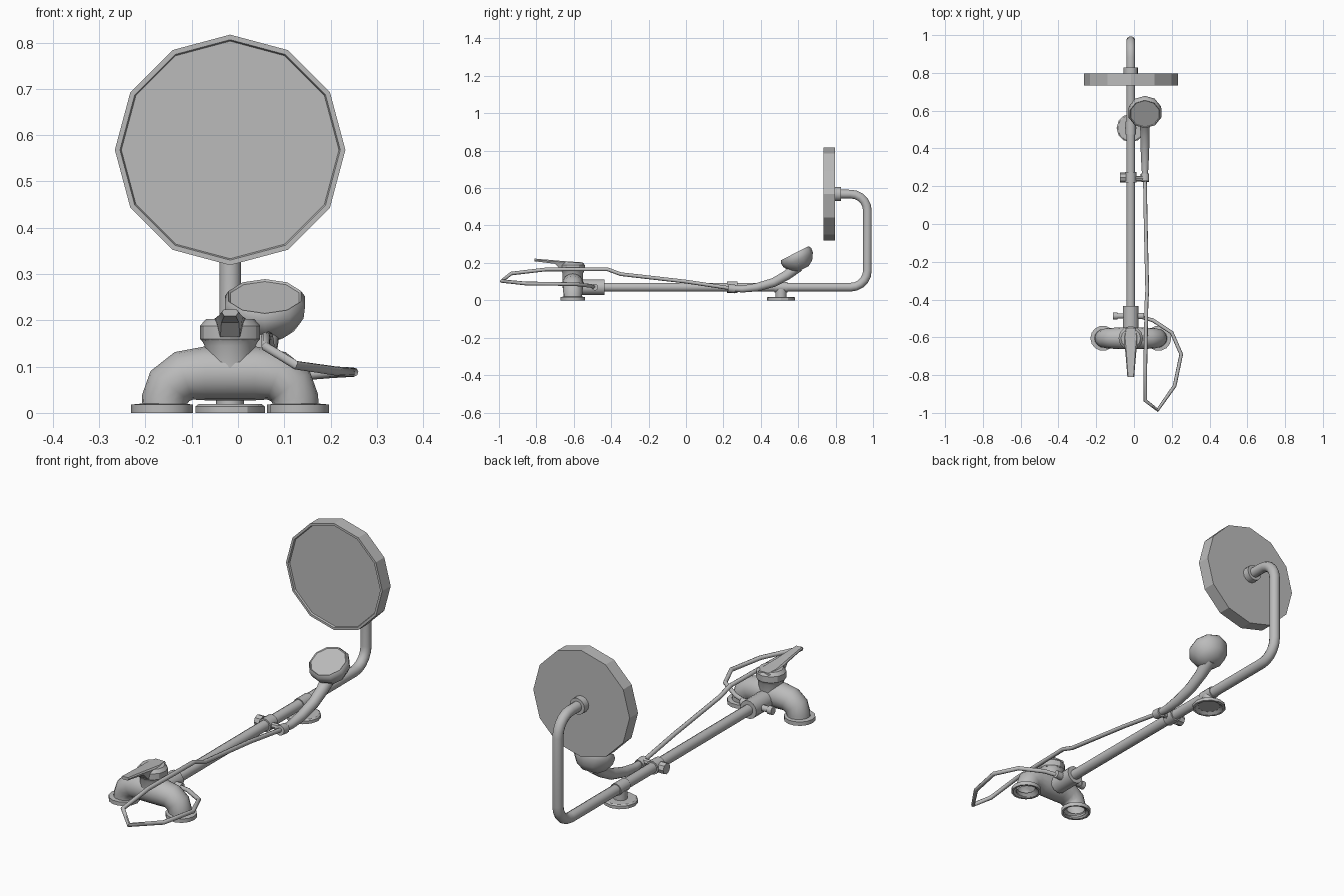
import bpy, bmesh, math
from mathutils import Vector

cube = bpy.data.objects.get("Cube")
if cube:
    bpy.data.objects.remove(cube)

metal = bpy.data.materials.new("brushed grey metal")
metal.use_nodes = True
GREY = (0.5, 0.5, 0.5, 1)
metal.diffuse_color = GREY
metal.node_tree.nodes["Principled BSDF"].inputs["Base Color"].default_value = GREY

CX = -0.017          # shared axis of rail, valve and overhead rose
RAIL_Z = 0.07
VALVE_Y = -0.605


def finish(name, bm, smooth=40):
    bmesh.ops.recalc_face_normals(bm, faces=bm.faces)
    mesh = bpy.data.meshes.new(name)
    bm.to_mesh(mesh)
    bm.free()
    mesh.materials.append(metal)
    ob = bpy.data.objects.new(name, mesh)
    bpy.context.collection.objects.link(ob)
    if smooth:
        bpy.ops.object.select_all(action='DESELECT')
        ob.select_set(True)
        bpy.context.view_layer.objects.active = ob
        bpy.ops.object.shade_smooth_by_angle(angle=math.radians(smooth))
    return ob


def skin(bm, rings, cap=True):
    for a, b in zip(rings, rings[1:]):
        n = len(a)
        for i in range(n):
            j = (i + 1) % n
            bm.faces.new((a[i], a[j], b[j], b[i]))
    if cap:
        bm.faces.new(rings[0])
        bm.faces.new(rings[-1])


def lathe(name, profile, loc, axis=(0, 0, 1), sides=16, smooth=40, turn=0, cap=True):
    """Spin (radius, height) pairs around an axis."""
    bm = bmesh.new()
    q = Vector((0, 0, 1)).rotation_difference(Vector(axis))
    rings = []
    for r, h in profile:
        angles = [math.tau * i / sides + turn for i in range(sides)]
        rings.append([bm.verts.new(Vector(loc) + q @ Vector((r * math.cos(a), r * math.sin(a), h)))
                      for a in angles])
    skin(bm, rings, cap)
    return finish(name, bm, smooth)


def rod(name, r, length, loc, axis=(0, 0, 1), sides=14):
    return lathe(name, [(r, 0), (r, length)], loc, axis, sides)


def tube(name, path, radii, sides=12, smooth=50, cap=True):
    """Sweep a round section along a path."""
    pts = [Vector(p) for p in path]
    if not isinstance(radii, (list, tuple)):
        radii = [radii] * len(pts)
    bm = bmesh.new()
    rings, prev, side = [], None, None
    for i, p in enumerate(pts):
        d0 = (p - pts[i - 1]).normalized() if i else (pts[1] - p).normalized()
        d1 = (pts[i + 1] - p).normalized() if i < len(pts) - 1 else d0
        t = (d0 + d1).normalized()
        if prev is None:
            side = t.orthogonal().normalized()
        else:
            side = prev.rotation_difference(t) @ side
        prev = t
        up = t.cross(side)
        rings.append([bm.verts.new(p + radii[i] * (side * math.cos(a) + up * math.sin(a)))
                      for a in (math.tau * k / sides for k in range(sides))])
    skin(bm, rings, cap)
    return finish(name, bm, smooth)


def bend(cy, cz, r, a0, a1, steps=5):
    """Arc points in the rail's plane."""
    return [(CX, cy + r * math.cos(a), cz + r * math.sin(a))
            for a in (math.radians(a0 + (a1 - a0) * i / steps) for i in range(steps + 1))]


# Rail running along the wall and turning out to the overhead rose
rail = [(CX, -0.5, RAIL_Z)] + bend(0.88, 0.16, 0.09, -90, 0) \
    + bend(0.88, 0.478, 0.09, 0, 90) + [(CX, 0.8, 0.568)]
tube("rail_pipe", rail, 0.024)

# Overhead rose with a slightly recessed front plate
lathe("overhead_rose", [(0.235, 0.008), (0.238, 0), (0.249, 0), (0.249, 0.062)],
      (CX, 0.734, 0.568), (0, 1, 0), 12, 25)
rod("rose_collar", 0.038, 0.034, (CX, 0.794, 0.568), (0, 1, 0))

# Valve: flanges, arched body, neck and cap
for side, label in ((-1, "right"), (1, "left")):
    lathe(label + "_flange", [(0.04, 0.018), (0.058, 0.001), (0.067, 0), (0.067, 0.018), (0.046, 0.02)],
          (CX + side * 0.147, VALVE_Y, 0), sides=14, smooth=30, cap=False)
half = [(0.141, 0.004), (0.141, 0.03), (0.13, 0.058), (0.1, 0.08), (0.055, 0.085)]
radii = [0.05, 0.05, 0.053, 0.055, 0.058]
arch = [(CX - x, VALVE_Y, z) for x, z in half] + [(CX + x, VALVE_Y, z) for x, z in half[::-1]]
tube("valve_body", arch, radii + radii[::-1], 16, 60, cap=False)
lathe("valve_neck", [(0.056, 0.08), (0.055, 0.145), (0.062, 0.158)], (CX, VALVE_Y, 0))
lathe("valve_cap", [(0.062, 0.156), (0.065, 0.16), (0.065, 0.188), (0.052, 0.203)],
      (CX, VALVE_Y, 0), sides=12, smooth=30)
rod("rail_socket", 0.042, 0.12, (CX, -0.555, RAIL_Z), (0, 1, 0))
rod("diverter_stem", 0.014, 0.05, (CX - 0.08, -0.487, RAIL_Z), (1, 0, 0), 10)
rod("diverter_knob", 0.019, 0.022, (CX - 0.093, -0.487, RAIL_Z), (1, 0, 0), 10)
rod("hose_outlet", 0.018, 0.05, (CX + 0.02, -0.487, RAIL_Z), (1, 0, 0), 10)

# Lever lofted from box sections: y, half width, underside, top
bm = bmesh.new()
rings = []
for y, w, low, top in ((-0.55, 0.03, 0.185, 0.203), (-0.6, 0.038, 0.17, 0.206),
                       (-0.67, 0.03, 0.164, 0.211), (-0.7, 0.027, 0.195, 0.214),
                       (-0.81, 0.018, 0.209, 0.223)):
    rings.append([bm.verts.new((CX + x, y, z)) for x, z in
                  ((-w * 0.7, low), (w * 0.7, low), (w, top - 0.006), (w * 0.8, top),
                   (-w * 0.8, top), (-w, top - 0.006))])
skin(bm, rings)
finish("valve_lever", bm, 25)

# Wall bracket
lathe("bracket_foot", [(0.05, 0.01), (0.064, 0), (0.075, 0), (0.075, 0.014), (0.068, 0.019)],
      (CX, 0.508, 0), sides=12, smooth=30)
rod("bracket_stem", 0.03, 0.045, (CX, 0.508, 0.015))
rod("bracket_sleeve", 0.028, 0.07, (CX, 0.473, RAIL_Z), (0, 1, 0))

# Sliding holder for the hand shower
rod("slider_sleeve", 0.031, 0.055, (CX, 0.22, RAIL_Z), (0, 1, 0))
rod("slider_knob", 0.026, 0.03, (CX - 0.056, 0.247, RAIL_Z), (1, 0, 0), 8)
rod("slider_arm", 0.014, 0.06, (CX + 0.02, 0.24, RAIL_Z), (1, 0, 0), 8)
tube("handset_cradle", [(0.058, 0.225, 0.065), (0.058, 0.265, 0.06)], 0.023, 10)

# Hand shower: curved handle and bowl-shaped head
handle = [(0.058, 0.23, 0.064), (0.058, 0.3, 0.06), (0.058, 0.38, 0.07), (0.058, 0.47, 0.096),
          (0.058, 0.54, 0.135), (0.058, 0.6, 0.185)]
tube("handset_handle", handle, [0.014, 0.019, 0.023, 0.025, 0.027, 0.034], 12)
lathe("handset_head", [(0.078, 0.004), (0.082, 0), (0.091, 0.014), (0.088, 0.04), (0.066, 0.075),
                       (0.035, 0.095)],
      (0.058, 0.582, 0.252), (0, 0.45, -0.89), 10, 45, turn=math.pi / 10)

# Flexible hose looping from the outlet to the handset
hose = [(0.02, -0.487, 0.07), (0.1, -0.51, 0.077), (0.2, -0.575, 0.085), (0.25, -0.69, 0.088),
        (0.215, -0.857, 0.09), (0.125, -0.985, 0.103), (0.06, -0.935, 0.143),
        (0.06, -0.75, 0.165), (0.066, -0.42, 0.166), (0.07, -0.35, 0.14), (0.062, 0, 0.1),
        (0.058, 0.24, 0.064)]
tube("hose", hose, 0.01, 8)
